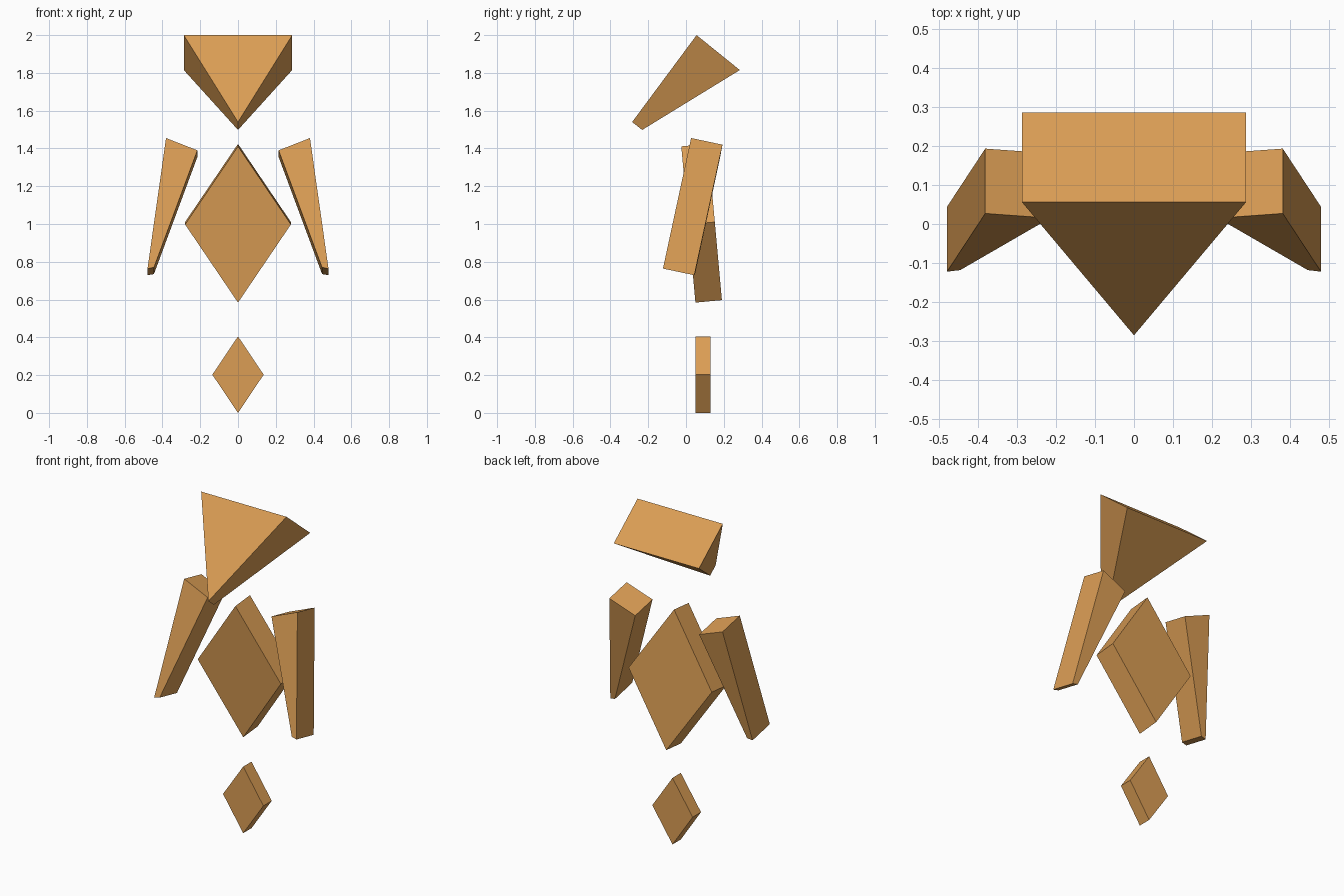
import bpy
import bmesh
from mathutils import Vector

if "Cube" in bpy.data.objects:
    bpy.data.objects.remove(bpy.data.objects["Cube"])

material = bpy.data.materials.new("warm_orange")
material.diffuse_color = (0.71, 0.34, 0.09, 1)
material.use_nodes = True
material.node_tree.nodes["Principled BSDF"].inputs["Base Color"].default_value = material.diffuse_color


def loft(name, front, back):
    """Solid with a front loop, a matching back loop and flat sides."""
    bm = bmesh.new()
    a = [bm.verts.new(p) for p in front]
    b = [bm.verts.new(p) for p in back]
    bm.faces.new(a)
    bm.faces.new(b[::-1])
    n = len(a)
    for i in range(n):
        j = (i + 1) % n
        bm.faces.new((a[i], b[i], b[j], a[j]))
    bmesh.ops.recalc_face_normals(bm, faces=bm.faces)
    mesh = bpy.data.meshes.new(name)
    bm.to_mesh(mesh)
    bm.free()
    mesh.materials.append(material)
    obj = bpy.data.objects.new(name, mesh)
    bpy.context.collection.objects.link(obj)
    return obj


def prism(name, front, depth):
    """Front loop pushed back along the depth vector."""
    return loft(name, front, [Vector(p) + Vector(depth) for p in front])


def diamond(name, half_width, bottom, top, depth):
    """Rhombus slab between a bottom and a top (y, z) point."""
    y, z = (bottom[0] + top[0]) / 2, (bottom[1] + top[1]) / 2
    front = [(0, *bottom), (half_width, y, z), (0, *top), (-half_width, y, z)]
    return prism(name, front, depth)


# Head: triangular mask leaning forward, narrowing to the chin
loft("head",
     [(-0.287, 0.056, 2.0), (0.287, 0.056, 2.0), (0, -0.285, 1.54)],
     [(-0.287, 0.285, 1.815), (0.287, 0.285, 1.815), (0, -0.232, 1.498)])

# Torso: tilted diamond slab; tail: small upright diamond slab
diamond("torso", 0.28, (0.05, 0.584), (-0.025, 1.411), (0, 0.14, 0.013))
diamond("tail", 0.136, (0.05, 0.0), (0.05, 0.405), (0, 0.08, 0))

# Arms: tapered slabs, mirrored left and right
for side, label in ((-1, "left"), (1, "right")):
    prism(f"{label}_arm",
          [(side * 0.381, 0.027, 1.455), (side * 0.215, 0.015, 1.39),
           (side * 0.445, -0.118, 0.77), (side * 0.479, -0.122, 0.764)],
          (0, 0.166, -0.035))
